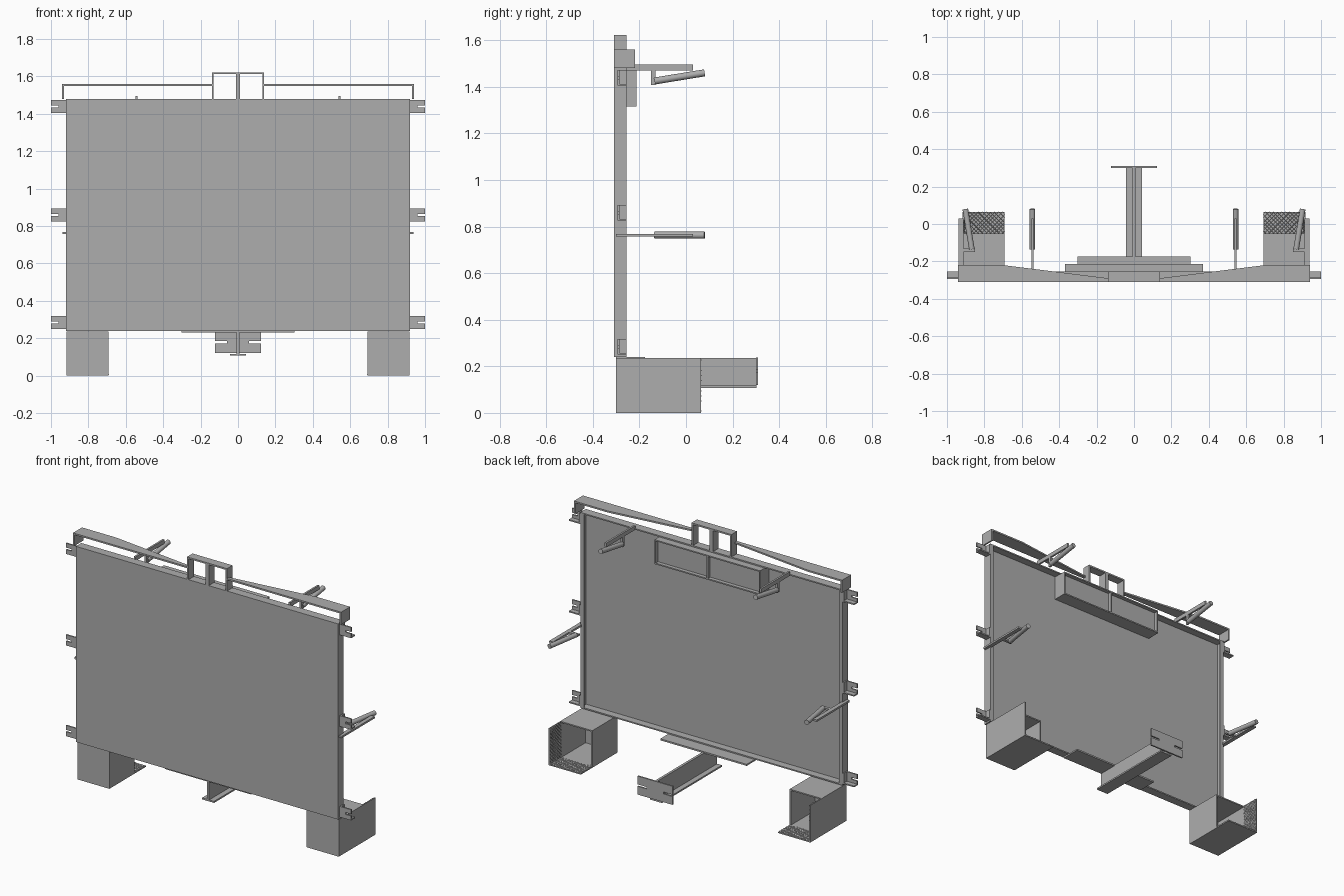
import bpy, bmesh, math
from mathutils import Vector, Matrix

if "Cube" in bpy.data.objects:
    bpy.data.objects.remove(bpy.data.objects["Cube"])

grey = bpy.data.materials.new("plain_grey")
grey.use_nodes = True
colour = (0.42, 0.42, 0.42, 1)
grey.diffuse_color = colour
grey.node_tree.nodes["Principled BSDF"].inputs["Base Color"].default_value = colour


def finish(name, bm):
    bmesh.ops.recalc_face_normals(bm, faces=bm.faces)
    mesh = bpy.data.meshes.new(name)
    bm.to_mesh(mesh)
    bm.free()
    mesh.materials.append(grey)
    obj = bpy.data.objects.new(name, mesh)
    bpy.context.collection.objects.link(obj)
    return obj


def add_box(bm, x, y, z):
    centre = [sum(r) / 2 for r in (x, y, z)]
    size = [abs(r[1] - r[0]) for r in (x, y, z)]
    bmesh.ops.create_cube(bm, size=1, matrix=Matrix.Translation(centre) @ Matrix.Diagonal((*size, 1)))


def boxes(name, parts, side=1):
    """One object from (x, y, z) ranges; side=-1 mirrors it in x."""
    bm = bmesh.new()
    for x, y, z in parts:
        add_box(bm, [side * v for v in x], y, z)
    return finish(name, bm)


def slotted(x, y, z, inner, slot):
    """Ranges of an upright plate with a slot open at its outer edge."""
    mid = sum(z) / 2
    return [((x[0], inner), y, z),
            ((inner, x[1]), y, (z[0], mid - slot / 2)),
            ((inner, x[1]), y, (mid + slot / 2, z[1]))]


# Panel: sheet with a folded rim and narrow return lips
T = 0.008
F, B = -0.31, -0.255
W, LOW, HIGH = 0.92, 0.24, 1.48
boxes("panel_sheet", [((-W, W), (F, F + T), (LOW, HIGH))])
rim = [((-W, W), (F, B), (LOW, LOW + T)), ((-W, W), (F, B), (HIGH - T, HIGH))]
for s in (-1, 1):
    rim.append(((s * (W - T), s * W), (F, B), (LOW, HIGH)))
    rim.append(((s * (W - 0.025), s * W), (B - T, B), (LOW, HIGH)))
boxes("panel_rim", rim)

# Tapered top strip with downturned ends
outline = [(0.14, F), (0.94, F), (0.94, -0.22), (0.70, -0.22), (0.14, -0.29)]
for side, word in ((-1, "right"), (1, "left")):
    bm = bmesh.new()
    face = bm.faces.new([bm.verts.new((side * x, y, 1.55)) for x, y in outline])
    lifted = bmesh.ops.extrude_face_region(bm, geom=[face])["geom"]
    bmesh.ops.translate(bm, vec=(0, 0, 0.01), verts=[v for v in lifted if isinstance(v, bmesh.types.BMVert)])
    add_box(bm, (side * 0.93, side * 0.94), (F, -0.22), (HIGH, 1.56))
    finish("top_strip_" + word, bm)

# Handle frame in the middle of the top edge
handle = [((-0.14, 0.14), (F, B), (1.612, 1.622)), ((-0.012, 0.012), (F, B), (HIGH, 1.62))]
handle += [((s * 0.13, s * 0.14), (F, B), (HIGH, 1.62)) for s in (-1, 1)]
boxes("handle_frame", handle)

# Two-bay tray behind the top of the panel
TL, TH = 1.315, 1.47
tray = [((-0.37, 0.37), (-0.245, -0.237), (TL, TH))]
tray += [((-0.37, 0.37), (F, -0.213), (z, z + T)) for z in (TL, TH - T)]
tray += [((x - T / 2, x + T / 2), (F, -0.213), (TL, TH)) for x in (-0.366, 0, 0.366)]
boxes("rear_tray", tray)

# Slotted brackets down both edges
for side, word in ((-1, "right"), (1, "left")):
    for level, z in (("lower", 0.25), ("middle", 0.825), ("upper", 1.405)):
        span = (z, z + 0.068)
        parts = slotted((W, 1.0), (-0.295, -0.286), span, 0.96, 0.012)
        parts += [((W, W + T), (-0.295, B), span),
                  ((W, 1.0), (-0.295, B), (z, z + T))]
        boxes(f"{level}_bracket_{word}", parts, side)


# Hanging arms: flat bar, hook and slanted round grip
def hanging_arm(name, origin, roll, start):
    bm = bmesh.new()
    add_box(bm, (-0.006, 0.006), (start, 0.03), (-0.013, 0.013))
    add_box(bm, (-0.006, 0.006), (-0.15, -0.13), (-0.075, 0))
    a, b = Vector((0, -0.135, -0.058)), Vector((0, 0.08, -0.023))
    turn = (b - a).to_track_quat('Z', 'Y').to_matrix().to_4x4()
    bmesh.ops.create_cone(bm, cap_ends=True, segments=16, radius1=0.015, radius2=0.015,
                          depth=(b - a).length, matrix=Matrix.Translation((a + b) / 2) @ turn)
    obj = finish(name, bm)
    obj.data.transform(Matrix.Translation(origin) @ Matrix.Rotation(roll, 4, 'Y'))
    for other in bpy.context.selected_objects:
        other.select_set(False)
    obj.select_set(True)
    bpy.context.view_layer.objects.active = obj
    bpy.ops.object.shade_smooth_by_angle()


for side, word in ((-1, "right"), (1, "left")):
    hanging_arm("top_arm_" + word, (side * 0.543, 0, 1.483), 0, -0.26)
    hanging_arm("side_arm_" + word, (side * 0.925, 0, 0.763), side * math.pi / 2, -0.30)


# Raised diamond tread, clipped to a rectangle
def tread(name, u, v, place):
    curve = bpy.data.curves.new(name, 'CURVE')
    curve.dimensions = '3D'
    curve.bevel_depth = 0.002
    curve.bevel_resolution = 0
    curve.materials.append(grey)
    w, h, step = u[1] - u[0], v[1] - v[0], 0.022
    for k in range(int((w + h) / step)):
        c = (k + 0.5) * step - h
        p, q = max(0, c), min(w, h + c)
        for flip in (False, True):
            line = curve.splines.new('POLY')
            line.points.add(1)
            for point, t in zip(line.points, (p, q)):
                a = w - t if flip else t
                point.co = (*place(u[0] + a, v[0] + t - c), 1)
    bpy.context.collection.objects.link(bpy.data.objects.new(name, curve))


# Foot boxes: open at the back, with longer floor and outer wall
for side, word in ((-1, "right"), (1, "left")):
    X0, X1, Y0, YM, Y1, top = 0.692, 0.917, -0.30, -0.05, 0.065, 0.235
    boxes("foot_box_" + word, [
        ((X0, X1), (Y0, Y0 + T), (0, top)),
        ((X0, X1), (Y0, Y1), (0, T)),
        ((X1 - T, X1), (Y0, Y1), (0, top)),
        ((X0, X0 + T), (Y0, YM), (0, top)),
        ((X0, X1), (Y0, YM), (top - T, top))], side)
    tread("floor_tread_" + word, (X0, X1 - T), (YM, Y1), lambda a, b: (side * a, b, T))
    tread("wall_tread_" + word, (YM, Y1), (T, top), lambda a, b: (side * (X1 - T), a, b))

# Rear post: mounting plate, inverted T beam and slotted end plate
boxes("mounting_plate", [((-0.303, 0.303), (-0.30, -0.175), (0.23, 0.24))])
boxes("rear_beam", [((-0.008, 0.008), (-0.30, 0.302), (0.11, 0.235)),
                    ((-0.042, 0.042), (-0.30, 0.302), (0.107, 0.117))])
for side, word in ((-1, "right"), (1, "left")):
    boxes("end_plate_" + word,
          slotted((0, 0.122), (0.30, 0.31), (0.12, 0.237), 0.06, 0.012), side)
